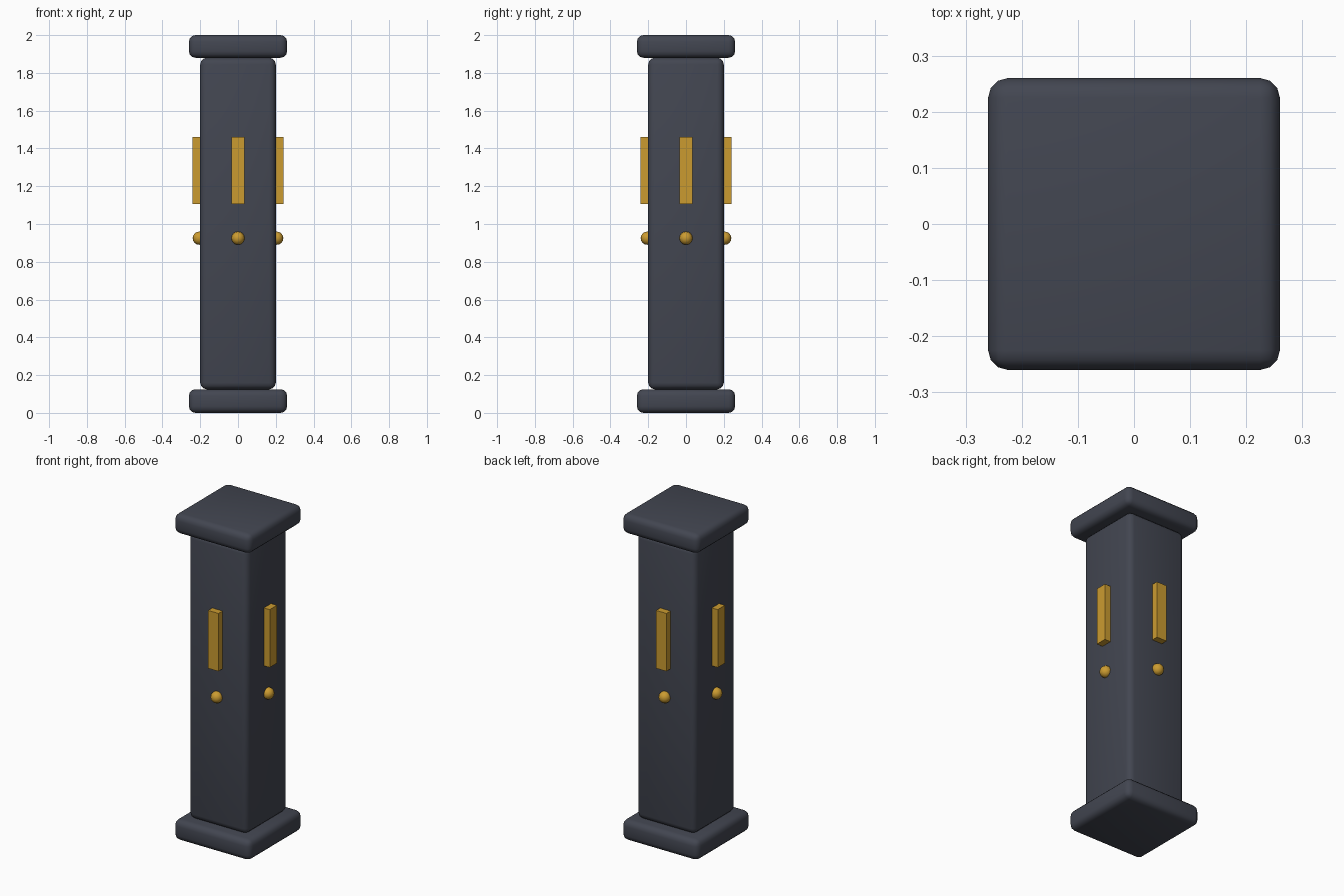
import bpy
from math import pi, sin, cos, radians

cube = bpy.data.objects.get("Cube")
if cube:
    bpy.data.objects.remove(cube, do_unlink=True)


def material(name, rgb):
    mat = bpy.data.materials.new(name)
    mat.use_nodes = True
    mat.diffuse_color = (*rgb, 1)
    mat.node_tree.nodes["Principled BSDF"].inputs["Base Color"].default_value = (*rgb, 1)
    return mat


slate = material("dark slate", (0.055, 0.061, 0.082))
gold = material("gold", (0.60, 0.33, 0.03))


def box(name, half, low, high, mat, bevel=0):
    """Square block between two heights, with optional rounded edges."""
    bpy.ops.mesh.primitive_cube_add(size=1, location=(0, 0, (low + high) / 2))
    obj = bpy.context.object
    obj.name = name
    obj.scale = (2 * half, 2 * half, high - low)
    bpy.ops.object.transform_apply(location=False, rotation=False, scale=True)
    obj.data.materials.append(mat)
    if bevel:
        mod = obj.modifiers.new("rounded edges", "BEVEL")
        mod.width = bevel
        mod.segments = 3
        bpy.ops.object.modifier_apply(modifier=mod.name)
        bpy.ops.object.shade_smooth_by_angle(angle=radians(40))
    return obj


# Pillar with matching foot and cap slabs
box("foot", 0.26, 0, 0.125, slate, 0.035)
box("shaft", 0.2, 0.125, 1.88, slate, 0.035)
box("cap", 0.26, 1.88, 2, slate, 0.035)

# A gold bar and stud on each of the four sides
for i, side in enumerate(("front", "left", "back", "right")):
    angle = i * pi / 2
    out = (sin(angle), -cos(angle))

    bar = box(side + "_bar", 0.035, 1.105, 1.46, gold)
    bar.location.x, bar.location.y = out[0] * 0.205, out[1] * 0.205
    bar.rotation_euler.z = angle

    bpy.ops.mesh.primitive_uv_sphere_add(
        segments=16, ring_count=8, radius=0.035,
        location=(out[0] * 0.205, out[1] * 0.205, 0.925))
    stud = bpy.context.object
    stud.name = side + "_stud"
    stud.data.materials.append(gold)
    bpy.ops.object.shade_smooth()
